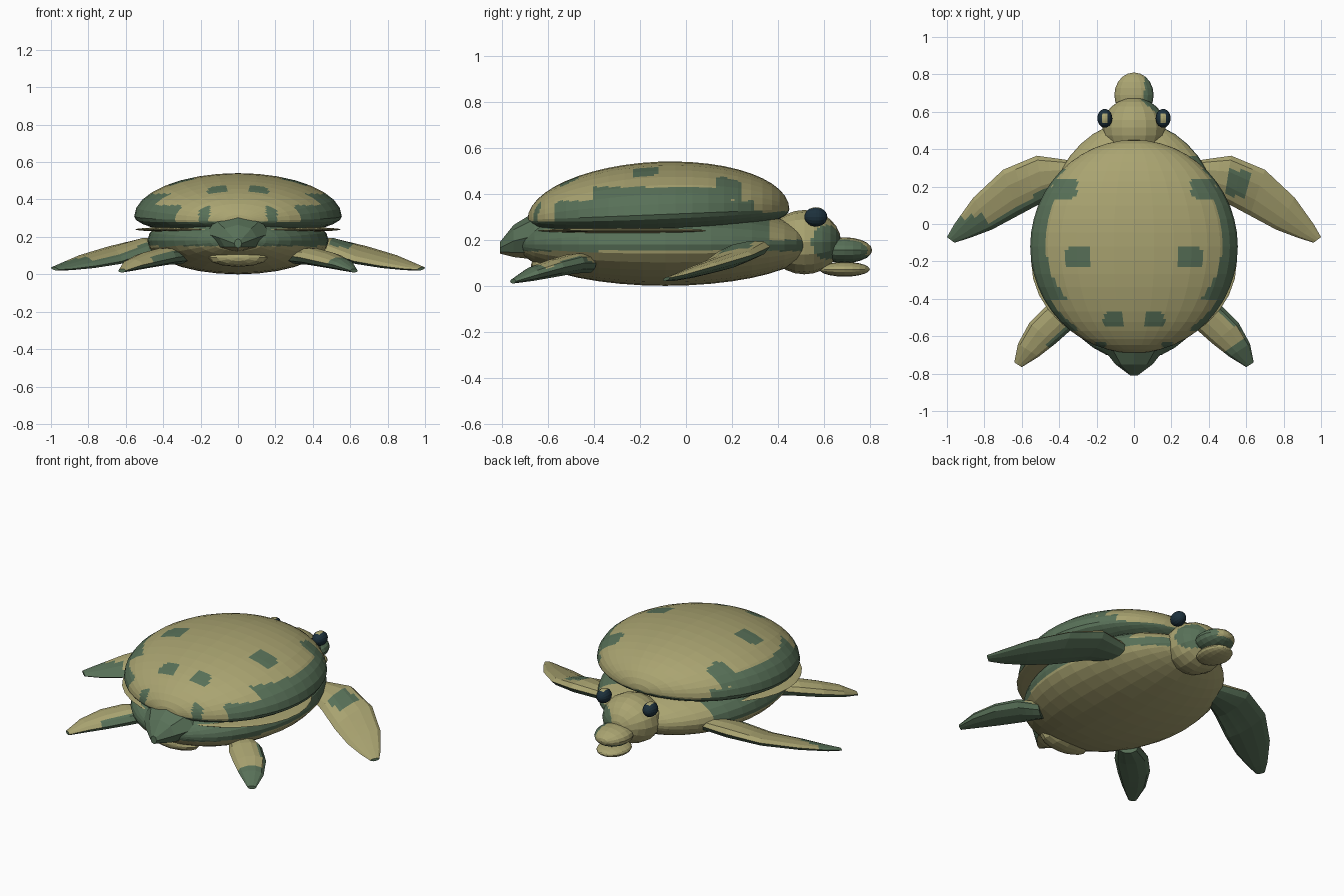
import bpy, bmesh, math
from mathutils import Matrix, Vector

if "Cube" in bpy.data.objects:
    bpy.data.objects.remove(bpy.data.objects["Cube"])


def material(name, rgb):
    m = bpy.data.materials.new(name)
    m.use_nodes = True
    m.diffuse_color = (*rgb, 1)
    m.node_tree.nodes["Principled BSDF"].inputs["Base Color"].default_value = (*rgb, 1)
    return m


MATS = [material("olive", (0.40, 0.37, 0.165)),
        material("dark_green", (0.098, 0.165, 0.098)),
        material("eye_navy", (0.012, 0.03, 0.045))]
OLIVE, GREEN, NAVY = range(3)


def finish(name, bm, rule, cuts=0):
    """Split facets for crisp colour borders, colour by rule, make the object."""
    bmesh.ops.recalc_face_normals(bm, faces=bm.faces)
    if cuts:
        bmesh.ops.subdivide_edges(bm, edges=bm.edges, cuts=cuts, use_grid_fill=True)
    bm.normal_update()
    for f in bm.faces:
        f.material_index = rule(f.calc_center_median(), f.normal)
    mesh = bpy.data.meshes.new(name)
    bm.to_mesh(mesh)
    bm.free()
    for m in MATS:
        mesh.materials.append(m)
    ob = bpy.data.objects.new(name, mesh)
    bpy.context.collection.objects.link(ob)
    return ob


def ellipsoid(name, centre, radii, rule, seg=24, rings=16, cuts=2, shape=None):
    """Faceted ellipsoid with its poles along y; shape adjusts each vertex."""
    bm = bmesh.new()
    bmesh.ops.create_uvsphere(bm, u_segments=seg, v_segments=rings, radius=1,
                              matrix=Matrix.Rotation(math.pi / 2, 4, 'X'))
    for v in bm.verts:
        if shape:
            shape(v.co)
        v.co = Vector(centre) + Vector(a * b for a, b in zip(v.co, radii))
    return finish(name, bm, rule, cuts)


def loft(name, rings, rule, cuts=2):
    bm = bmesh.new()
    loops = [[bm.verts.new(p) for p in r] for r in rings]
    n = len(loops[0])
    for a, b in zip(loops, loops[1:]):
        for i in range(n):
            bm.faces.new((a[i], a[(i + 1) % n], b[(i + 1) % n], b[i]))
    bm.faces.new(loops[0])
    bm.faces.new(loops[-1])
    return finish(name, bm, rule, cuts)


# Shell: domed above, shallow and flat below, raised a little toward the head
def shell_shape(co):
    if co.z < 0:
        co.z = max(co.z * 0.45, -0.3)
    co.z += co.y * 0.1


SPOTS = [(0.37, 0.19, 0.065, 0.055), (0.30, -0.18, 0.065, 0.06),
         (0.11, -0.51, 0.052, 0.042), (0.18, -0.65, 0.03, 0.02)]


def shell_rule(c, n):
    ax = abs(c.x)
    for x, y, w, h in SPOTS:
        if ((ax - x) / w) ** 4 + ((c.y - y) / h) ** 4 < 1:
            return GREEN
    top = 0.43 if -0.4 < c.y < 0.2 else 0.37
    if -0.57 < c.y < 0.3 and c.z < top and ax > 0.3:
        return GREEN
    return GREEN if n.z < -0.3 else OLIVE


ellipsoid("shell", (0, -0.12, 0.31), (0.555, 0.57, 0.23), shell_rule,
          32, 24, 3, shell_shape)

# Thin rim under the shell
ellipsoid("shell_rim", (0, -0.2, 0.24), (0.55, 0.47, 0.018),
          lambda c, n: OLIVE, 32, 16, 0)


# Body: green flanks, olive belly
def body_rule(c, n):
    if c.y > 0.28 and c.x < 0.1:
        return OLIVE
    if c.y > 0.36 and c.z > 0.2 and c.x < 0.03 + (0.67 - c.y) * 1.1:
        return OLIVE
    return GREEN if c.z > 0.15 else OLIVE


ellipsoid("body", (0, -0.09, 0.18), (0.485, 0.64, 0.18), body_rule, 28, 20)


# Head, snout and jaw
def head_rule(c, n):
    return GREEN if c.z > 0.11 and c.x > 0.03 + (0.67 - c.y) * 1.1 else OLIVE


def snout_rule(c, n):
    return GREEN if c.x > 0.055 or c.z < 0.135 else OLIVE


ellipsoid("head", (0, 0.515, 0.19), (0.17, 0.16, 0.14), head_rule, 16, 12)
ellipsoid("snout", (0, 0.69, 0.155), (0.105, 0.12, 0.056), snout_rule, 16, 10)
ellipsoid("lower_jaw", (0, 0.69, 0.072), (0.092, 0.11, 0.032),
          lambda c, n: OLIVE, 16, 10, 0)

# Eyes with a small light cap
for side, label in ((1, "left"), (-1, "right")):
    ellipsoid(label + "_eye", (side * 0.156, 0.565, 0.30), (0.04, 0.05, 0.042),
              lambda c, n: OLIVE if n.z > 0.9 else NAVY, 16, 12, 0)


# Flippers: stations of (lead x, y, z), (trail x, y, z), half thickness
FRONT = [((0.34, 0.34, 0.16), (0.34, 0.20, 0.14), 0.04),
         ((0.52, 0.365, 0.17), (0.48, 0.12, 0.12), 0.045),
         ((0.70, 0.29, 0.135), (0.62, 0.045, 0.07), 0.035),
         ((0.86, 0.14, 0.09), (0.76, -0.03, 0.045), 0.027),
         ((0.96, 0.0, 0.05), (0.88, -0.075, 0.03), 0.016),
         ((1.0, -0.07, 0.035), (0.96, -0.1, 0.025), 0.008)]
REAR = [((0.36, -0.39, 0.10), (0.26, -0.46, 0.10), 0.045),
        ((0.47, -0.44, 0.10), (0.33, -0.56, 0.09), 0.045),
        ((0.56, -0.53, 0.08), (0.42, -0.64, 0.07), 0.04),
        ((0.62, -0.64, 0.05), (0.51, -0.71, 0.05), 0.03),
        ((0.64, -0.74, 0.02), (0.60, -0.765, 0.02), 0.01)]


def flipper(name, stations, side, rule):
    rings = []
    for lead, trail, t in stations:
        a, b = Vector(lead), Vector(trail)
        ring = []
        for k in range(10):
            ang = math.tau * k / 10
            p = (a + b) / 2 + (a - b) / 2 * math.cos(ang)
            p.z += t * math.sin(ang)
            p.x *= side
            ring.append(p)
        rings.append(ring)
    loft(name, rings, rule)


def front_left(c, n):
    patch = 0.48 < c.x < 0.61 and 0.15 < c.y < 0.28
    return GREEN if n.z < 0.25 or patch else OLIVE


def front_right(c, n):
    # distance ahead of the trailing edge
    ahead = c.y - (0.47 + 0.6 * c.x) if c.x > -0.8 else c.y - 0.04
    return GREEN if n.z < 0.2 or ahead < 0 else OLIVE


def rear_left(c, n):
    return GREEN if n.z < 0.25 or c.x - c.y > 1.18 or c.x + c.y > -0.01 else OLIVE


def rear_right(c, n):
    inner = -c.x + c.y < -0.18 and c.y > -0.66
    return GREEN if n.z < 0.2 or inner else OLIVE


flipper("front_left_flipper", FRONT, 1, front_left)
flipper("front_right_flipper", FRONT, -1, front_right)
flipper("rear_left_flipper", REAR, 1, rear_left)
flipper("rear_right_flipper", REAR, -1, rear_right)

# Tail: stations of y, half width, bottom z, top z
tail_rings = []
for y, w, low, high in [(-0.50, 0.20, 0.10, 0.31), (-0.66, 0.17, 0.115, 0.32),
                        (-0.75, 0.10, 0.125, 0.265), (-0.81, 0.02, 0.14, 0.19)]:
    mid, h = (low + high) / 2, (high - low) / 2
    tail_rings.append([(w * math.cos(math.tau * k / 8), y,
                        mid + h * math.sin(math.tau * k / 8)) for k in range(8)])
loft("tail", tail_rings, lambda c, n: GREEN if n.z > -0.6 else OLIVE, 0)
ellipsoid("tail_underside", (0, -0.6, 0.09), (0.16, 0.075, 0.05),
          lambda c, n: OLIVE, 12, 8, 0)
